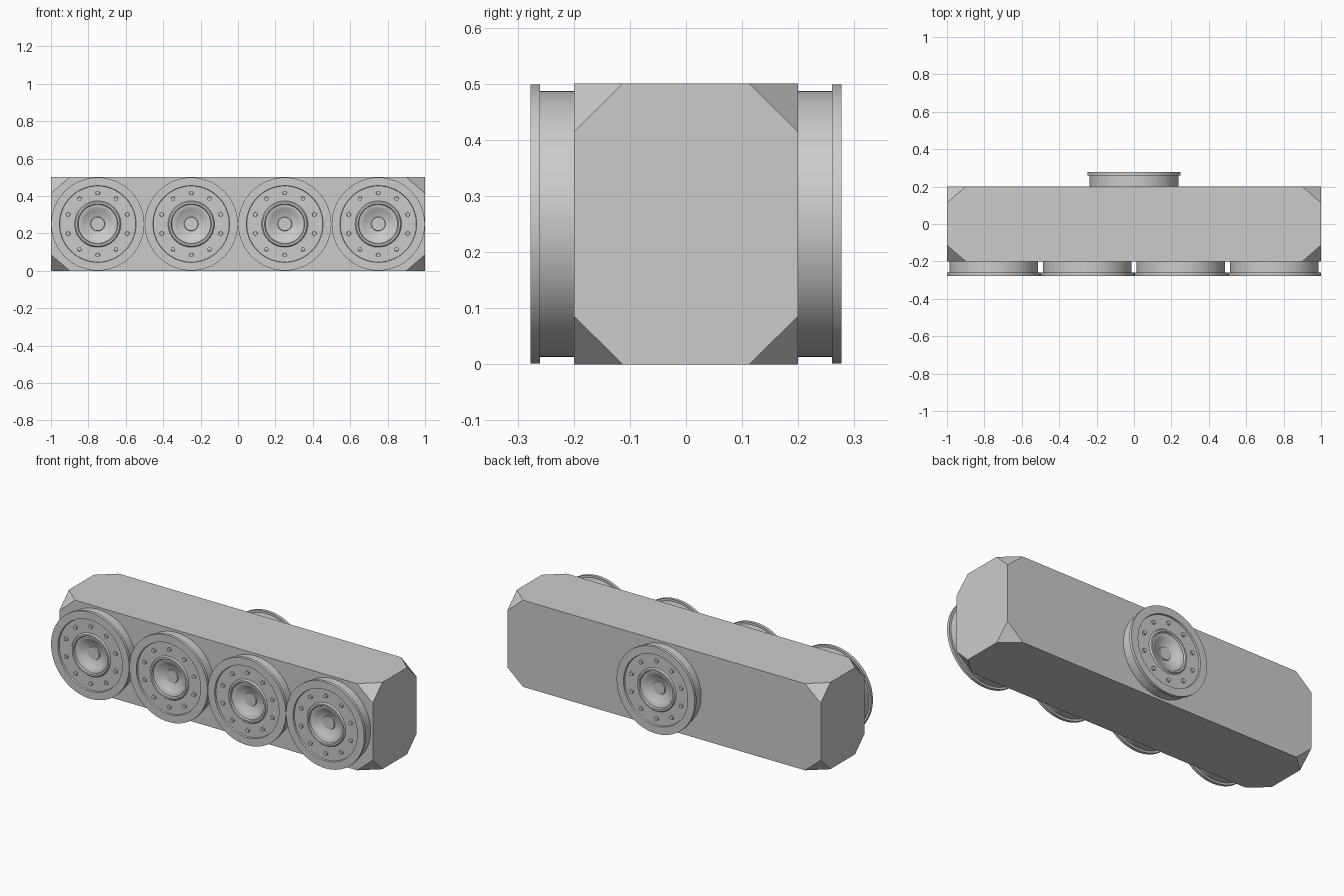
import bpy, bmesh, math
from mathutils import Vector, Matrix

if "Cube" in bpy.data.objects:
    bpy.data.objects.remove(bpy.data.objects["Cube"])

HX, HY, H = 1.0, 0.2, 0.5
CX, CY, CZ = 0.1, 0.087, 0.086      # corner cut lengths


def finish(bm, name, smooth=True):
    bmesh.ops.recalc_face_normals(bm, faces=bm.faces)
    me = bpy.data.meshes.new(name)
    bm.to_mesh(me)
    bm.free()
    ob = bpy.data.objects.new(name, me)
    bpy.context.collection.objects.link(ob)
    if smooth:
        bpy.ops.object.select_all(action='DESELECT')
        ob.select_set(True)
        bpy.context.view_layer.objects.active = ob
        bpy.ops.object.shade_smooth_by_angle(angle=math.radians(30))
    return ob


# Body: long box with its eight corners sliced off
bm = bmesh.new()
bmesh.ops.create_cube(bm, size=1, matrix=Matrix.Translation((0, 0, H / 2)) @ Matrix.Diagonal((2 * HX, 2 * HY, H, 1)))
for sx in (-1, 1):
    for sy in (-1, 1):
        for sz in (-1, 1):
            n = Vector((sx / CX, sy / CY, sz / CZ))
            p = Vector((sx * (HX - CX), sy * HY, H / 2 + sz * H / 2))
            cut = bmesh.ops.bisect_plane(bm, geom=bm.verts[:] + bm.edges[:] + bm.faces[:],
                                         plane_co=p, plane_no=n, clear_outer=True)
            edges = [e for e in cut['geom_cut'] if isinstance(e, bmesh.types.BMEdge)]
            bmesh.ops.contextual_create(bm, geom=edges)
finish(bm, "body", smooth=False)

# Wheel: drum, flange, recessed plate, raised hub ring and dished centre (radius, depth)
PROFILE = [(0.0, 0.195), (0.237, 0.195), (0.237, 0.26), (0.249, 0.26), (0.249, 0.277), (0.205, 0.277),
           (0.203, 0.267), (0.124, 0.267), (0.118, 0.275), (0.108, 0.275),
           (0.104, 0.266), (0.096, 0.266), (0.078, 0.256), (0.058, 0.246), (0.038, 0.240),
           (0.036, 0.246), (0.0, 0.246)]


def wheel_mesh_object(name):
    bm = bmesh.new()
    vs = [bm.verts.new((r, 0, d)) for r, d in PROFILE]
    es = [bm.edges.new(p) for p in zip(vs, vs[1:])]
    bmesh.ops.spin(bm, geom=vs + es, cent=(0, 0, 0), axis=(0, 0, 1),
                   angle=2 * math.pi, steps=72, use_merge=True)
    bmesh.ops.remove_doubles(bm, verts=bm.verts, dist=1e-5)
    # Ten bolts round the plate
    for i in range(10):
        a = math.radians(90 + 36 * i)
        bmesh.ops.create_cone(bm, cap_ends=True, segments=16, radius1=0.012, radius2=0.011, depth=0.012,
                              matrix=Matrix.Translation((0.166 * math.cos(a), 0.166 * math.sin(a), 0.27)))
    bmesh.ops.rotate(bm, verts=bm.verts, matrix=Matrix.Rotation(math.pi / 2, 3, 'X'))
    return finish(bm, name)


# Four wheels on the front, one on the back
first = wheel_mesh_object("front_wheel_1")
first.location = (-0.75, 0, 0.25)
for i, x in enumerate((-0.25, 0.25, 0.75)):
    w = first.copy()
    w.name = f"front_wheel_{i + 2}"
    w.location.x = x
    bpy.context.collection.objects.link(w)
back = first.copy()
back.name = "back_wheel"
back.location.x = 0
back.rotation_euler.z = math.pi
bpy.context.collection.objects.link(back)
